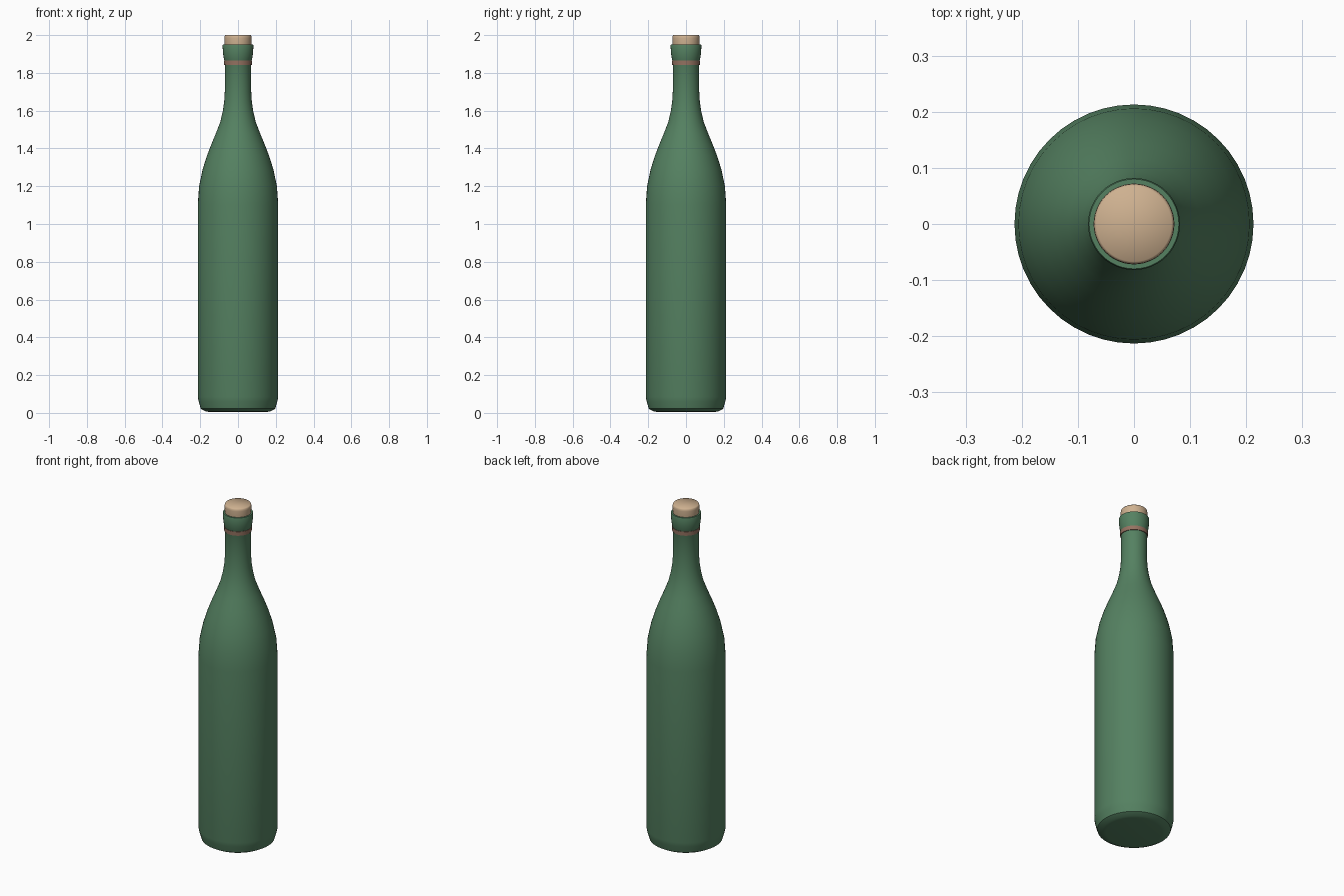
import bpy, bmesh, math

if "Cube" in bpy.data.objects:
    bpy.data.objects.remove(bpy.data.objects["Cube"])


def material(name, color):
    m = bpy.data.materials.new(name)
    m.diffuse_color = (*color, 1)
    m.use_nodes = True
    m.node_tree.nodes["Principled BSDF"].inputs["Base Color"].default_value = m.diffuse_color
    return m


def lathe(name, profile, mat, angle=40, segments=48):
    """Revolve (radius, height) points around z; closed by the axis or by the loop."""
    bm = bmesh.new()
    verts = [bm.verts.new((r, 0, z)) for r, z in profile]
    edges = [bm.edges.new(p) for p in zip(verts, verts[1:])]
    bmesh.ops.spin(bm, geom=verts + edges, cent=(0, 0, 0), axis=(0, 0, 1),
                   angle=2 * math.pi, steps=segments)
    bmesh.ops.remove_doubles(bm, verts=bm.verts, dist=1e-5)
    bmesh.ops.recalc_face_normals(bm, faces=bm.faces)
    mesh = bpy.data.meshes.new(name)
    bm.to_mesh(mesh)
    bm.free()
    mesh.materials.append(mat)
    obj = bpy.data.objects.new(name, mesh)
    bpy.context.collection.objects.link(obj)
    bpy.ops.object.select_all(action='DESELECT')
    obj.select_set(True)
    bpy.context.view_layer.objects.active = obj
    bpy.ops.object.shade_smooth_by_angle(angle=math.radians(angle))
    return obj


glass = material("green_glass", (0.09, 0.22, 0.12))
cork_mat = material("cork", (0.62, 0.44, 0.28))
band_mat = material("band", (0.30, 0.17, 0.12))

# Bottle body: base, straight wall, shoulder, neck and flared lip
lathe("bottle", [
    (0, 0.005), (0.15, 0.005), (0.172, 0.008), (0.197, 0.022), (0.208, 0.06),
    (0.213, 0.085), (0.213, 1.10), (0.206, 1.20), (0.187, 1.29), (0.165, 1.36),
    (0.142, 1.42), (0.117, 1.48), (0.094, 1.54), (0.08, 1.60), (0.073, 1.65),
    (0.07, 1.70), (0.07, 1.86), (0.074, 1.87), (0.079, 1.90), (0.082, 1.945),
    (0.08, 1.95), (0.068, 1.95), (0.066, 1.90), (0, 1.90)], glass)

# Thin band under the lip
lathe("neck_band", [
    (0.068, 1.842), (0.074, 1.842), (0.075, 1.866), (0.068, 1.866),
    (0.068, 1.842)], band_mat)

# Cork stopper
lathe("cork", [
    (0, 1.905), (0.066, 1.905), (0.071, 1.95), (0.072, 1.985), (0.071, 1.995),
    (0.067, 2.0), (0, 2.0)], cork_mat, angle=60)
